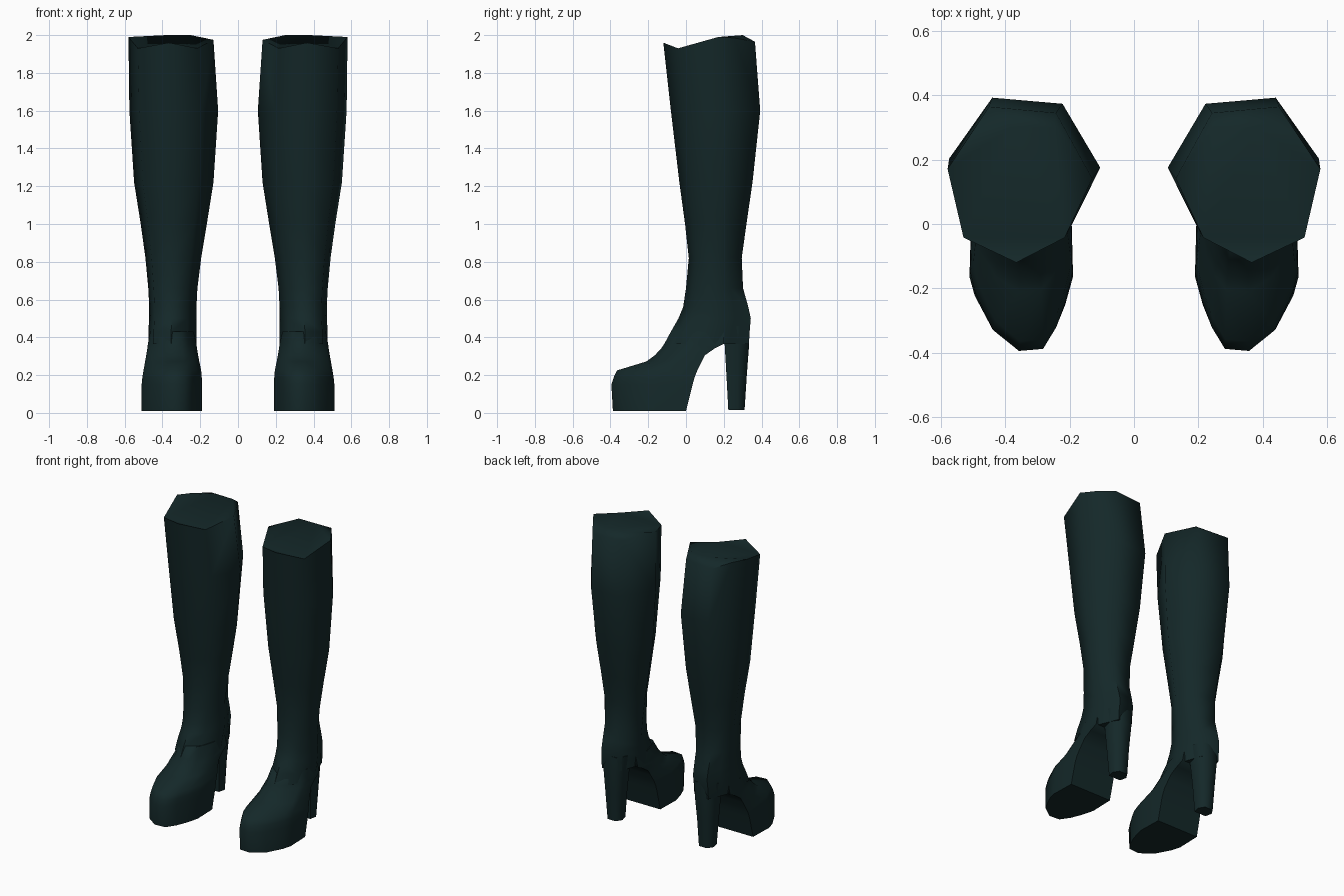
import bpy, bmesh, math

cube = bpy.data.objects.get("Cube")
if cube:
    bpy.data.objects.remove(cube, do_unlink=True)

leather = bpy.data.materials.new("dark_teal_leather")
leather.use_nodes = True
colour = (0.007, 0.021, 0.022, 1)
leather.diffuse_color = colour
leather.node_tree.nodes["Principled BSDF"].inputs["Base Color"].default_value = colour

# Unit outlines, counter-clockwise: angular leg, rounded toe with flat back, heel
LEG = [(.05, -1), (.78, -.68), (1, .2), (.75, .55), (.43, 1), (-.5, .92), (-1, .08), (-.62, -.68)]
TOE = [(.05, -1), (.55, -.7), (.9, -.15), (1, .15), (.97, 1), (-.97, 1),
       (-1, .15), (-.85, -.3), (-.68, -.65), (-.42, -.97)]
HEEL = [(-.8, -1), (.8, -1), (1, .1), (.55, 1), (-.55, 1), (-1, .1)]


def loft(name, outline, rings, rim=None, ridge=None):
    """Skin rings of (z, x_min, x_max, y_min, y_max), top first, then pair the part."""
    bm = bmesh.new()
    loops = []
    for i, (z, x0, x1, y0, y1) in enumerate(rings):
        loop = []
        for j, (u, v) in enumerate(outline):
            lift = rim[j] if rim and i == 0 else 0
            loop.append(bm.verts.new(((x0 + x1) / 2 + u * (x1 - x0) / 2,
                                      (y0 + y1) / 2 + v * (y1 - y0) / 2, z + lift)))
        loops.append(loop)
    n = len(outline)
    for a, b in zip(loops, loops[1:]):
        for j in range(n):
            k = (j + 1) % n
            bm.faces.new((a[j], b[j], b[k], a[k]))
    if ridge:
        # Sloping top with a raised ridge near the back
        r, l = [bm.verts.new(p) for p in ridge]
        t = loops[0]
        for f in ((t[0], t[1], t[7]), (t[7], t[1], r, l), (t[1], t[2], r), (t[2], t[3], r),
                  (t[3], t[4], r), (t[4], t[5], l, r), (t[5], t[6], l), (t[6], t[7], l)):
            bm.faces.new(f)
    else:
        bm.faces.new(loops[0])
    bm.faces.new(loops[-1][::-1])
    bmesh.ops.recalc_face_normals(bm, faces=bm.faces)
    mesh = bpy.data.meshes.new(name)
    bm.to_mesh(mesh)
    bm.free()
    mesh.materials.append(leather)
    obj = bpy.data.objects.new(name, mesh)
    bpy.context.collection.objects.link(obj)
    bpy.ops.object.select_all(action='DESELECT')
    obj.select_set(True)
    bpy.context.view_layer.objects.active = obj
    bpy.ops.object.shade_smooth_by_angle(angle=math.radians(65))
    obj.modifiers.new("pair", 'MIRROR').use_mirror_merge = False
    return obj


# Tall shaft down to the ankle and heel cup
loft("boot_shafts", LEG, [
    (1.96, .13, .58, -.12, .365),
    (1.6, .105, .575, -.08, .393),
    (1.22, .13, .55, -.035, .352),
    (1.0, .165, .515, -.005, .32),
    (.82, .195, .49, .015, .295),
    (.66, .215, .475, .0, .302),
    (.56, .22, .47, -.015, .33),
    (.5, .22, .47, -.04, .343),
    (.43, .22, .475, -.08, .337),
    (.365, .22, .475, -.115, .333),
], rim=[0, -.03, .03, .025, .005, .005, .015, -.03],
    ridge=[(.38, .3, 2.0), (.25, .3, 2.0)])

# Foot and platform sole, with the arch rising behind it
loft("platform_feet", TOE, [
    (.43, .235, .465, -.075, .2),
    (.365, .22, .477, -.115, .2),
    (.34, .217, .48, -.132, .15),
    (.305, .211, .486, -.165, .1),
    (.272, .205, .492, -.21, .083),
    (.225, .195, .5, -.365, .06),
    (.19, .192, .506, -.382, .046),
    (.15, .19, .51, -.395, .035),
    (.01, .19, .512, -.387, 0),
])

# Tapered block heels
loft("heels", HEEL, [
    (.46, .255, .435, .2, .33),
    (.36, .265, .425, .205, .334),
    (.2, .28, .413, .214, .322),
    (.015, .29, .4, .224, .31),
])
